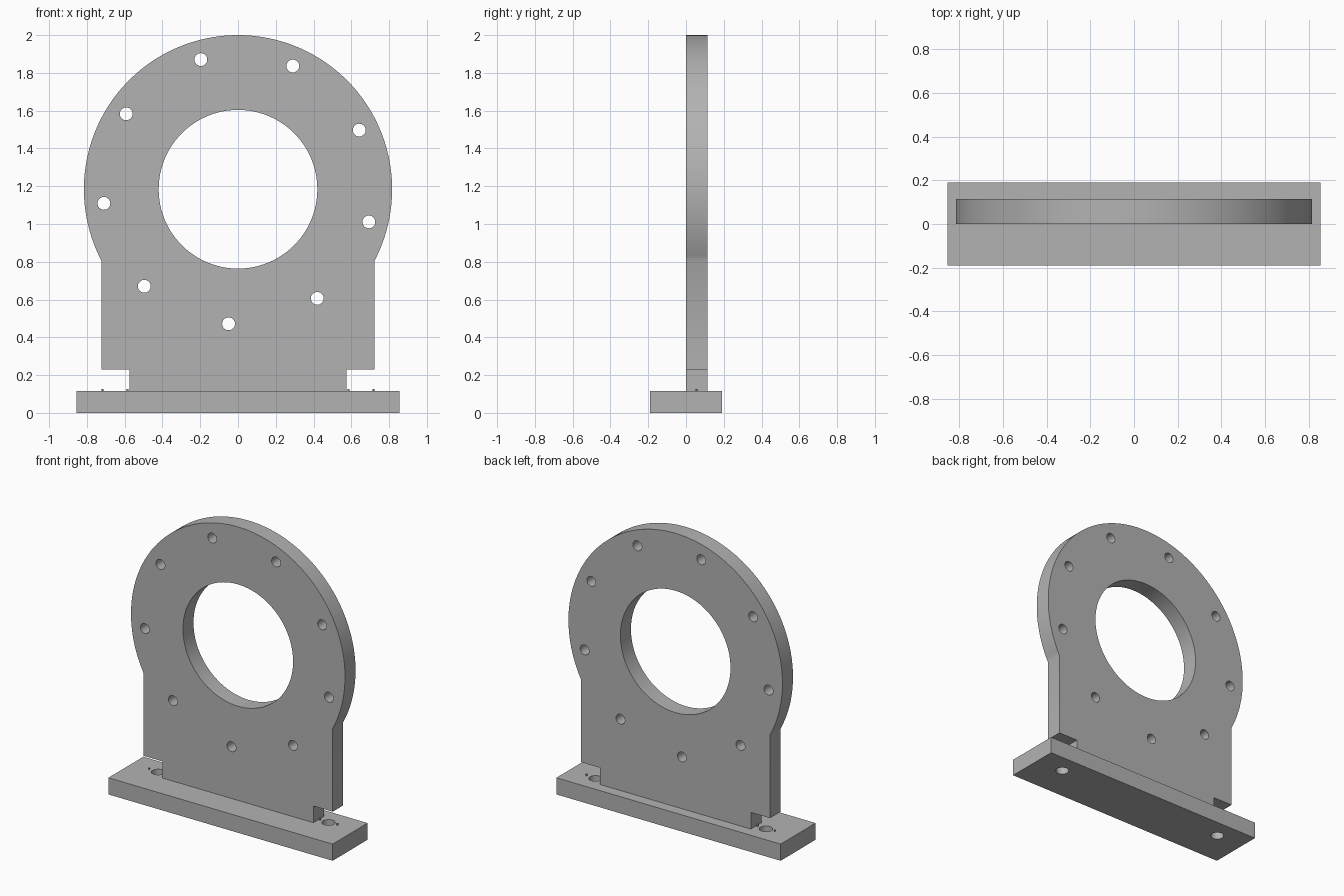
import bpy, bmesh, math

if "Cube" in bpy.data.objects:
    bpy.data.objects.remove(bpy.data.objects["Cube"])

grey = bpy.data.materials.new("plain grey")
grey.diffuse_color = (0.45, 0.45, 0.45, 1)
grey.use_nodes = True
grey.node_tree.nodes["Principled BSDF"].inputs["Base Color"].default_value = grey.diffuse_color


def circle(cx, cy, r, n):
    return [(cx + r * math.cos(2 * math.pi * i / n),
             cy + r * math.sin(2 * math.pi * i / n)) for i in range(n)]


def slab(name, loops, depth, location, upright=False):
    """Extrude an outline with holes into a solid slab."""
    curve = bpy.data.curves.new(name, 'CURVE')
    curve.dimensions = '2D'
    curve.fill_mode = 'BOTH'
    curve.extrude = depth / 2
    for pts in loops:
        sp = curve.splines.new('POLY')
        sp.points.add(len(pts) - 1)
        for p, (x, y) in zip(sp.points, pts):
            p.co = (x, y, 0, 1)
        sp.use_cyclic_u = True
    ob = bpy.data.objects.new(name, curve)
    bpy.context.collection.objects.link(ob)
    ob.location = location
    if upright:
        ob.rotation_euler = (math.pi / 2, 0, 0)
    bpy.ops.object.select_all(action='DESELECT')
    ob.select_set(True)
    bpy.context.view_layer.objects.active = ob
    bpy.ops.object.convert(target='MESH')
    ob = bpy.context.object
    bm = bmesh.new()
    bm.from_mesh(ob.data)
    bmesh.ops.remove_doubles(bm, verts=bm.verts, dist=1e-4)
    bmesh.ops.recalc_face_normals(bm, faces=bm.faces)
    bm.to_mesh(ob.data)
    bm.free()
    ob.data.materials.clear()
    ob.data.materials.append(grey)
    bpy.ops.object.shade_smooth_by_angle(angle=math.radians(30))
    return ob


T = 0.115                      # thickness of both plates
CZ, R = 1.184, 0.816           # ring centre height and radius
HALF, TAB, NOTCH = 0.722, 0.575, 0.23

# Upright plate: round head, straight shoulders, notched foot
a0 = -math.acos(HALF / R)
N = 96
arc = [(R * math.cos(a0 + (math.pi - 2 * a0) * i / N),
        CZ + R * math.sin(a0 + (math.pi - 2 * a0) * i / N)) for i in range(N + 1)]
outline = [(-HALF, NOTCH), (-TAB, NOTCH), (-TAB, T),
           (TAB, T), (TAB, NOTCH), (HALF, NOTCH)] + arc
holes = [circle(0, CZ, 0.42, 96)]
for k in range(9):             # ring of bolt holes
    a = math.radians(26 + 40 * k)
    holes.append(circle(0.714 * math.cos(a), CZ + 0.714 * math.sin(a), 0.034, 32))
slab("upright_plate", [outline] + holes, T, (0, T / 2, 0), upright=True)

# Base bar with two mounting holes
bx, by = 0.855, 0.19
base = [(-bx, -by), (bx, -by), (bx, by), (-bx, by)]
slab("base_bar", [base] + [circle(s * 0.65, T / 2, 0.042, 32) for s in (-1, 1)],
     T, (0, 0, T / 2))

# Tiny locating pips beside each mounting hole
for s in (-1, 1):
    for x in (0.585, 0.717):
        slab("locating_pip", [circle(s * x, T / 2, 0.006, 12)], 0.012,
             (0, 0, T + 0.006))
